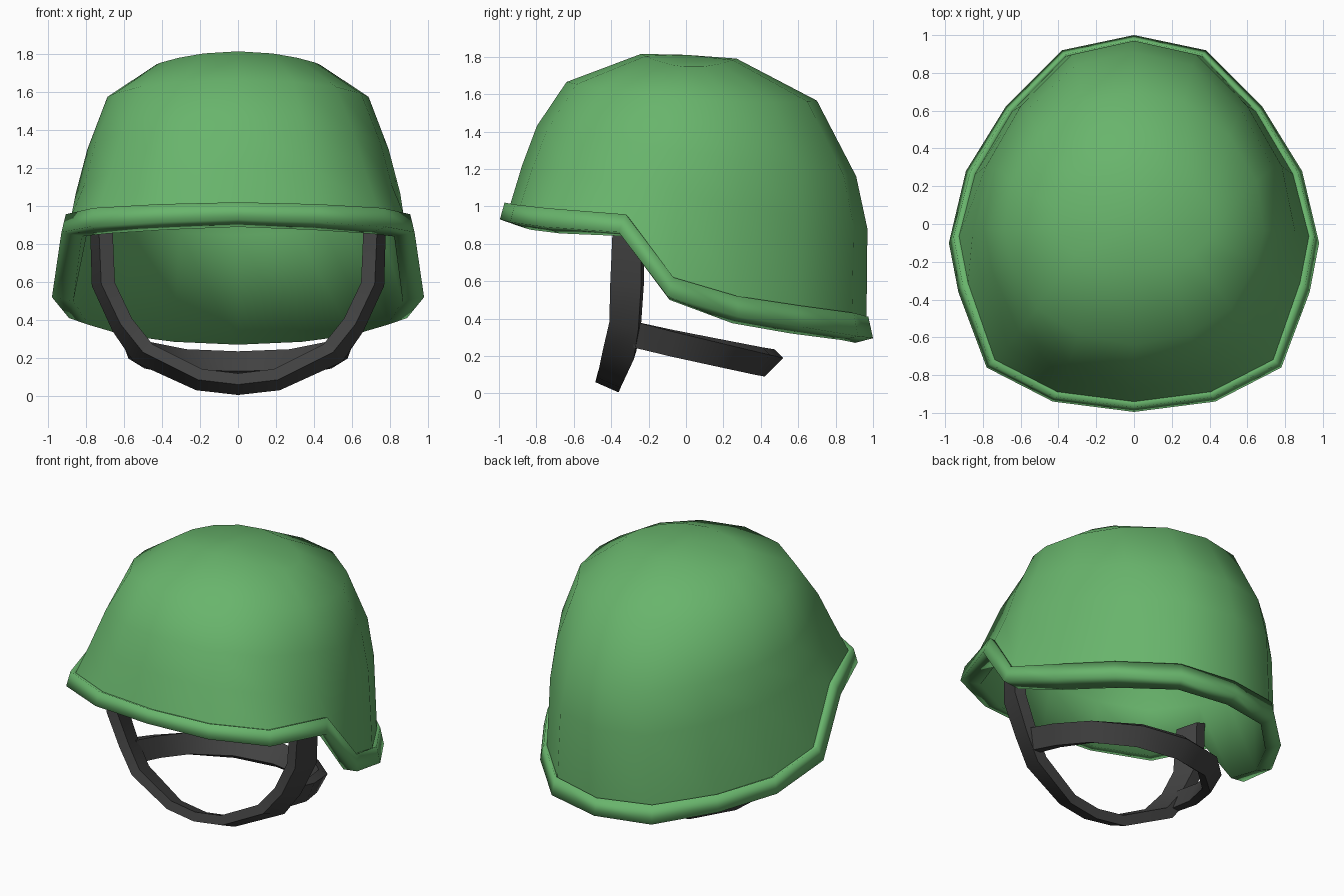
import bpy, bmesh
from mathutils import Vector

if "Cube" in bpy.data.objects:
    bpy.data.objects.remove(bpy.data.objects["Cube"])


def material(name, rgb):
    m = bpy.data.materials.new(name)
    m.diffuse_color = (*rgb, 1)
    m.use_nodes = True
    m.node_tree.nodes["Principled BSDF"].inputs["Base Color"].default_value = m.diffuse_color
    return m


GREEN = material("helmet green", (0.14, 0.46, 0.15))
BLACK = material("strap black", (0.055, 0.055, 0.055))


def finish(bm, name, mat, smooth):
    bmesh.ops.recalc_face_normals(bm, faces=bm.faces)
    me = bpy.data.meshes.new(name)
    for f in bm.faces:
        f.smooth = smooth
    bm.to_mesh(me)
    bm.free()
    me.materials.append(mat)
    ob = bpy.data.objects.new(name, me)
    bpy.context.collection.objects.link(ob)
    return ob


def mirrored(half):
    """Half loop from x=0 to x=0, completed on the -x side."""
    return half + [Vector((-p.x, p.y, p.z)) for p in half[-2:0:-1]]


# Half outline of the rim, front to back:
# x, y, z of top edge, z of outer lower edge, z of inner lower edge
RIM = [(0, -0.995, 1.02, 0.93, 0.89), (0.43, -0.94, 1.01, 0.915, 0.875),
       (0.78, -0.76, 0.99, 0.89, 0.855), (0.93, -0.36, 0.957, 0.862, 0.84),
       (0.98, -0.10, 0.62, 0.52, 0.50), (0.89, 0.28, 0.52, 0.41, 0.375),
       (0.68, 0.62, 0.47, 0.355, 0.32), (0.38, 0.92, 0.43, 0.305, 0.285),
       (0, 1.0, 0.41, 0.295, 0.27)]
# Dome rings: front y, z; back y, z; side half width, z; roundness
DOME = [(-0.24, 1.815, 0.27, 1.79, 0.43, 1.745, 1.0),
        (-0.64, 1.665, 0.70, 1.565, 0.69, 1.57, 0.7),
        (-0.80, 1.43, 0.91, 1.16, 0.795, 1.285, 0.4),
        (-0.88, 1.22, 0.97, 0.88, 0.855, 1.05, 0.15)]


def dome_ring(yf, zf, yb, zb, hw, zs, rnd):
    half = []
    for x, y, *_ in RIM:
        u = Vector((x / 0.98, y))
        u = u.lerp(u.normalized(), rnd)
        z = (zf + zb) / 2 + (zb - zf) / 2 * u.y
        z += (zs - (zf + zb) / 2) * max(0, 1 - u.y * u.y)
        half.append(Vector((hw * u.x, (yf + yb) / 2 + (yb - yf) / 2 * u.y, z)))
    return mirrored(half)


def rim_ring(scale, zi, dz=0.0, lean=0.0):
    half = []
    for i, r in enumerate(RIM):
        shift = lean if i in (3, 4) else 0
        s = scale + (0.02 if r[1] > 0.5 and scale < 0.97 else 0)
        half.append(Vector((r[0] * scale, r[1] * s + shift, r[zi] + dz)))
    return mirrored(half)


def inner(ring):
    return [Vector((p.x * 0.93, p.y * 0.93, p.z * 0.95 + 0.01)) for p in ring]


# Helmet: outer dome, flared rim and hollow inside as one closed surface
outer = [dome_ring(*d) for d in DOME]
seam = rim_ring(0.945, 2, -0.012, 0.03)
rings = outer + [seam, rim_ring(0.975, 2, 0, 0.03), rim_ring(1.0, 3),
                 rim_ring(0.885, 4)] + [inner(r) for r in reversed(outer)]
bm = bmesh.new()
loops = [[bm.verts.new(p) for p in r] for r in rings]
n = len(loops[0])
for a, b in zip(loops, loops[1:]):
    for i in range(n):
        j = (i + 1) % n
        bm.faces.new((a[i], a[j], b[j], b[i]))
for loop, z in ((loops[0], 1.81), (loops[-1], 1.73)):
    top = bm.verts.new((0, 0, z))
    for i in range(n):
        bm.faces.new((loop[i], loop[(i + 1) % n], top))
# Sharp crease where the rim meets the dome
crease = loops[len(outer)]
for i in range(n):
    bm.edges.get((crease[i], crease[(i + 1) % n])).smooth = False
finish(bm, "helmet_shell", GREEN, True)


def strap(name, half):
    """Sweep four-corner sections from the +x end to x=0, then mirror."""
    flip = [[(-x, y, z) for x, y, z in s] for s in half[-2::-1]]
    bm = bmesh.new()
    secs = [[bm.verts.new(p) for p in s] for s in half + flip]
    for a, b in zip(secs, secs[1:]):
        for i in range(4):
            j = (i + 1) % 4
            bm.faces.new((a[i], a[j], b[j], b[i]))
    bm.faces.new(secs[0])
    bm.faces.new(secs[-1])
    ob = finish(bm, name, BLACK, True)
    bpy.context.view_layer.objects.active = ob
    ob.select_set(True)
    bpy.ops.object.shade_smooth_by_angle(angle=0.7)
    ob.select_set(False)


# Chin strap: outer back corner, then outer front corner, at each station
CHIN = [((0.78, -0.24, 0.93), (0.735, -0.39, 0.93)),
        ((0.77, -0.24, 0.58), (0.72, -0.405, 0.59)),
        ((0.66, -0.255, 0.34), (0.62, -0.41, 0.38)),
        ((0.55, -0.28, 0.18), (0.50, -0.445, 0.23)),
        ((0.22, -0.35, 0.03), (0.21, -0.475, 0.085)),
        ((0, -0.36, 0.005), (0, -0.485, 0.06))]


def inward(p):
    return (p[0] * 0.9, p[1] + 0.015, 0.65 + (p[2] - 0.65) * 0.9)


strap("chin_strap", [[b, f, inward(f), inward(b)] for b, f in CHIN])

# Nape strap: x, y, z of the outer upper edge; the band leans inward below
NAPE = [(0.64, -0.28, 0.385), (0.62, -0.05, 0.325), (0.53, 0.22, 0.26),
        (0.30, 0.45, 0.205), (0, 0.52, 0.19)]
sections = []
for x, y, z in NAPE:
    t = max(0, (y + 0.28) / 0.8)
    low = (x * 0.93, y - 0.10 * t, z - 0.14 + 0.04 * t)
    sections.append([(x, y, z), low,
                     (low[0] * 0.91, low[1] - 0.045 * t, low[2] + 0.04 * t),
                     (x * 0.91, y - 0.045 * t, z + 0.045 * t)])
strap("nape_strap", sections)
